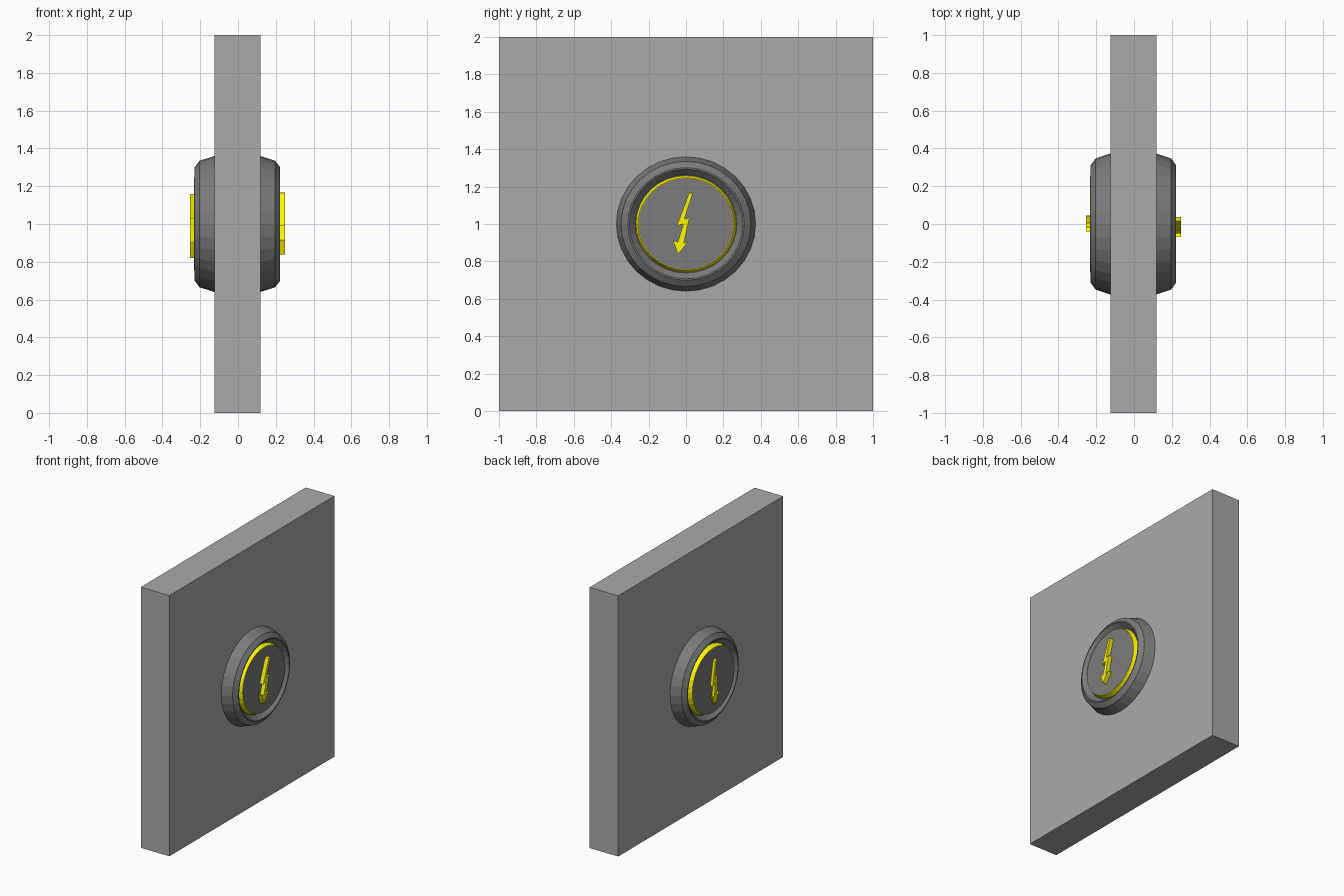
import bpy, bmesh
from math import sin, cos, pi, radians

if "Cube" in bpy.data.objects:
    bpy.data.objects.remove(bpy.data.objects["Cube"])

SEG = 32
CX = -0.0035       # middle plane of the wall panel
SQUASH = 0.965     # the button is slightly lower than wide


def material(name, r, g, b):
    m = bpy.data.materials.new(name)
    m.diffuse_color = (r, g, b, 1)
    m.use_nodes = True
    m.node_tree.nodes["Principled BSDF"].inputs["Base Color"].default_value = m.diffuse_color
    return m


yellow = material("yellow_paint", 1.0, 0.95, 0.0)
wall_grey = material("wall_grey", 0.4, 0.4, 0.4)
dark_grey = material("dark_grey", 0.2, 0.2, 0.2)


def finish(name, bm, mat):
    bmesh.ops.recalc_face_normals(bm, faces=bm.faces)
    me = bpy.data.meshes.new(name)
    bm.to_mesh(me)
    bm.free()
    ob = bpy.data.objects.new(name, me)
    bpy.context.collection.objects.link(ob)
    me.materials.append(mat)
    return ob


def ring(bm, r, x):
    """Circle of vertices around the x axis through z = 1."""
    return [bm.verts.new((x, r * cos(2 * pi * i / SEG),
                          1 + SQUASH * r * sin(2 * pi * i / SEG)))
            for i in range(SEG)]


def bridge(bm, a, b):
    for i in range(SEG):
        j = (i + 1) % SEG
        bm.faces.new((a[i], a[j], b[j], b[i]))


def lathe(name, profile, side, mat):
    """Closed (radius, depth) loop spun around the x axis."""
    bm = bmesh.new()
    rings = [ring(bm, r, CX + side * d) for r, d in profile]
    for a, b in zip(rings, rings[1:] + rings[:1]):
        bridge(bm, a, b)
    return finish(name, bm, mat)


def disc(name, radius, depth, base, side, mat):
    """Solid plate facing along x."""
    bm = bmesh.new()
    caps = [ring(bm, radius, CX + side * d) for d in (base, depth)]
    for c in caps:
        bm.faces.new(c)
    bridge(bm, *caps)
    return finish(name, bm, mat)


# Lightning arrow outline as (y, z - 1)
BOLT = [(.016, .165), (.037, .168), (-.008, .027), (.02, .037),
        (-.012, -.103), (.016, -.09), (-.043, -.162), (-.07, -.086),
        (-.044, -.097), (-.014, .001), (-.050, -.011)]


def bolt(name, side, x0, x1, turn=0.0, shift=(0, 0)):
    c, s = cos(turn), sin(turn)
    bm = bmesh.new()
    verts = []
    for y, z in BOLT:
        y *= side
        verts.append(bm.verts.new((x0, c * y + s * z + shift[0],
                                   1 - s * y + c * z + shift[1])))
    face = bm.faces.new(verts)
    out = bmesh.ops.extrude_face_region(bm, geom=[face])
    new = [v for v in out["geom"] if isinstance(v, bmesh.types.BMVert)]
    bmesh.ops.translate(bm, verts=new, vec=(x1 - x0, 0, 0))
    return finish(name, bm, yellow)


# Wall panel
bm = bmesh.new()
bmesh.ops.create_cube(bm, size=1)
for v in bm.verts:
    v.co = (CX + v.co.x * 0.243, v.co.y * 2, 1 + v.co.z * 2)
finish("wall_panel", bm, wall_grey)

# Button on both faces: bevelled rim, yellow sloped ring, inner plate
for tag, side, face in (("right", 1, .222), ("left", -1, .229)):
    lathe(tag + "_rim", [(.374, .11), (.372, .125), (.347, .200), (.312, .2255),
                         (.304, .2255), (.272, .19), (.25, .19), (.25, .11)],
          side, dark_grey)
    lathe(tag + "_yellow_ring", [(.270, .185), (.256, face), (.248, face),
                                 (.248, .185)], side, yellow)
    disc(tag + "_inner_plate", .253, face + .0005, .12, side, dark_grey)

# Arrows
bolt("right_arrow", 1, .21, .25)
bolt("left_arrow", -1, -.22, -.254, radians(10), (-.008, -.012))
